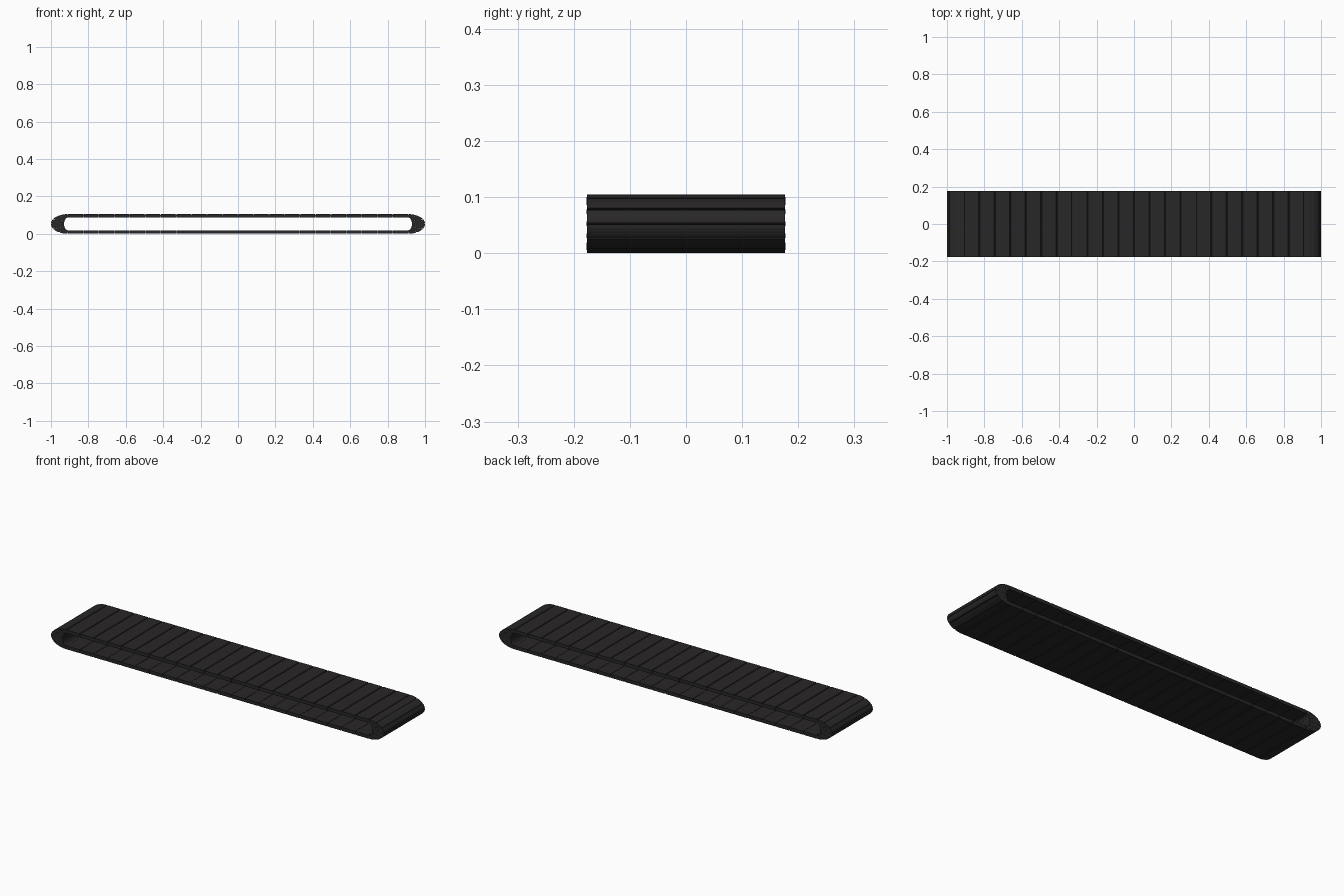
import bpy, bmesh, math

if "Cube" in bpy.data.objects:
    bpy.data.objects.remove(bpy.data.objects["Cube"])

HALF_W = 0.176          # half width of the slats
END_X = 0.91            # where the rounded ends start
MID_Z = 0.0525
N_FLAT, N_END = 22, 6   # slats per straight run / per end

mat = bpy.data.materials.new("dark_rubber")
mat.diffuse_color = (0.022, 0.020, 0.021, 1)
mat.use_nodes = True
mat.node_tree.nodes["Principled BSDF"].inputs["Base Color"].default_value = mat.diffuse_color


def loop_point(u, depth):
    """Point on the loop; u counts slats, depth 0 = outer face, 1 = inner face."""
    u %= 2 * (N_FLAT + N_END)
    rx = 0.09 - 0.07 * depth
    rz = 0.0525 - 0.0185 * depth
    side = 1
    if u >= N_FLAT + N_END:
        u -= N_FLAT + N_END
        side = -1
    if u <= N_FLAT:
        x, z = -END_X + 2 * END_X * u / N_FLAT, rz
    else:
        a = math.pi / 2 - math.pi * (u - N_FLAT) / N_END
        x, z = END_X + rx * math.cos(a), rz * math.sin(a)
    return side * x, MID_Z + side * z


def add_prism(bm, profile, half):
    """Extrude an x-z profile across the width."""
    front = [bm.verts.new((x, -half, z)) for x, z in profile]
    back = [bm.verts.new((x, half, z)) for x, z in profile]
    n = len(profile)
    bm.faces.new(front)
    bm.faces.new(back[::-1])
    for i in range(n):
        j = (i + 1) % n
        bm.faces.new((front[j], front[i], back[i], back[j]))


def finish(bm, name):
    bmesh.ops.recalc_face_normals(bm, faces=bm.faces)
    mesh = bpy.data.meshes.new(name)
    bm.to_mesh(mesh)
    bm.free()
    mesh.materials.append(mat)
    obj = bpy.data.objects.new(name, mesh)
    bpy.context.collection.objects.link(obj)
    return obj


# Slats: one chamfered plate per step around the loop
slats = bmesh.new()
for k in range(2 * (N_FLAT + N_END)):
    on_end = k % (N_FLAT + N_END) >= N_FLAT
    steps = [0.06, 0.25, 0.5, 0.75, 0.94] if on_end else [0.04, 0.96]
    outer = [loop_point(k + s, 0) for s in steps]
    inner = [loop_point(k + s, 1) for s in ([0.01, 0.5, 0.99] if on_end else [0.01, 0.99])]
    start, end = loop_point(k + 0.01, 0.12), loop_point(k + 0.99, 0.12)
    add_prism(slats, [start] + outer + [end] + inner[::-1], HALF_W)
finish(slats, "belt_slats")

# Hinge pins: thin rods running across the belt inside each seam
pins = bmesh.new()
for k in range(2 * (N_FLAT + N_END)):
    cx, cz = loop_point(k, 0.5)
    ring = [(cx + 0.004 * math.cos(a * math.pi / 4), cz + 0.004 * math.sin(a * math.pi / 4))
            for a in range(8)]
    add_prism(pins, ring, HALF_W + 0.001)
finish(pins, "hinge_pins")
